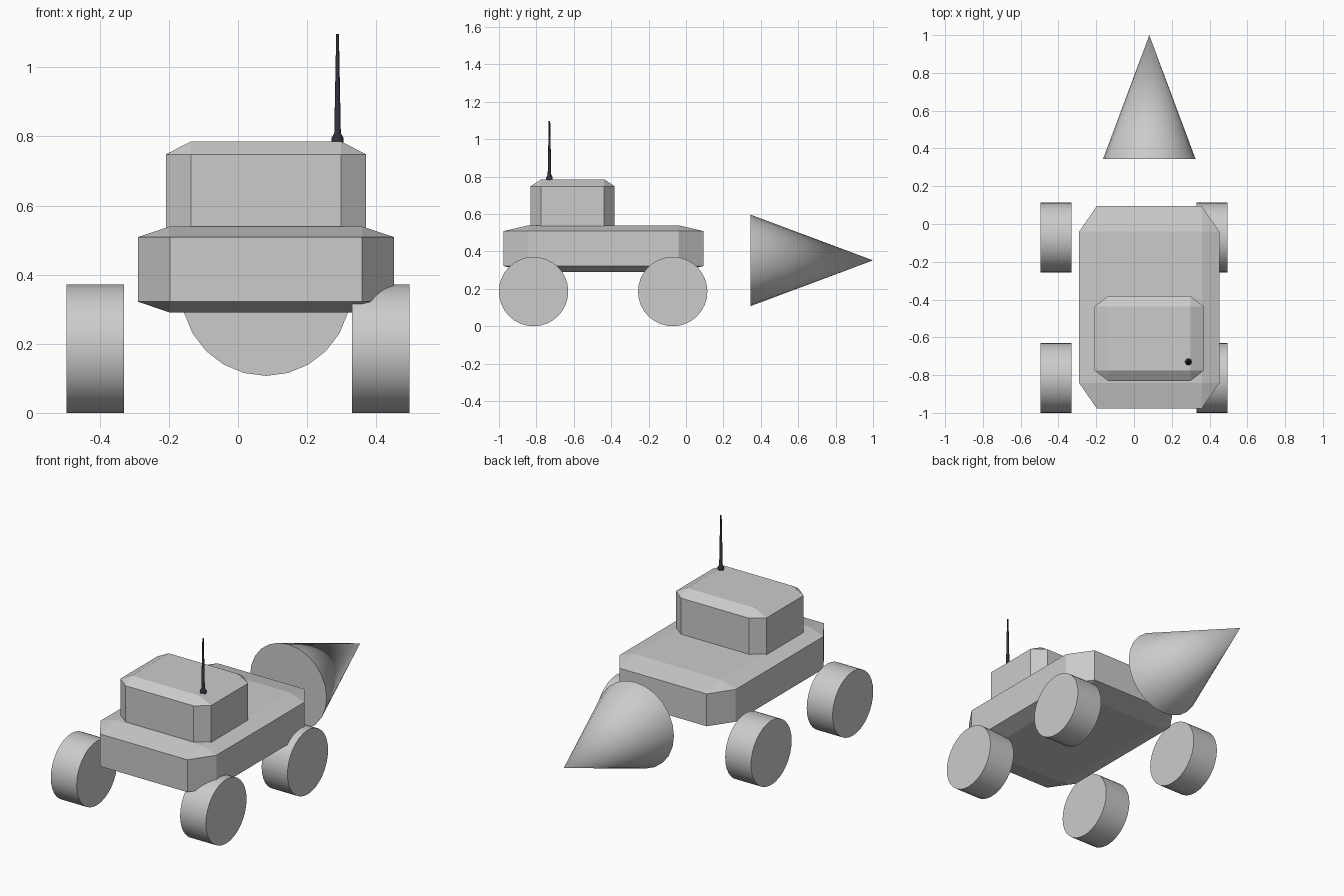
import bpy, bmesh
from math import pi, radians
from mathutils import Matrix

if "Cube" in bpy.data.objects:
    bpy.data.objects.remove(bpy.data.objects["Cube"])


def finish(name, bm, smooth=False):
    mesh = bpy.data.meshes.new(name)
    bmesh.ops.recalc_face_normals(bm, faces=bm.faces)
    bm.to_mesh(mesh)
    bm.free()
    obj = bpy.data.objects.new(name, mesh)
    bpy.context.collection.objects.link(obj)
    if smooth:
        bpy.ops.object.select_all(action='DESELECT')
        obj.select_set(True)
        bpy.context.view_layer.objects.active = obj
        bpy.ops.object.shade_smooth_by_angle(angle=radians(30))
    return obj


def chamfered_box(name, center, half):
    # bevel the plain cube first, so the chamfer stretches with the scale
    bm = bmesh.new()
    bmesh.ops.create_cube(bm, size=2)
    bmesh.ops.bevel(bm, geom=bm.edges[:], offset=0.25, segments=1,
                    profile=0.5, affect='EDGES')
    bmesh.ops.scale(bm, vec=half, verts=bm.verts)
    bmesh.ops.translate(bm, vec=center, verts=bm.verts)
    return finish(name, bm)


def round_part(name, center, r1, r2, depth, sides, rot):
    bm = bmesh.new()
    bmesh.ops.create_cone(bm, cap_ends=True, segments=sides, radius1=r1,
                          radius2=r2, depth=depth,
                          matrix=Matrix.Translation(center) @ rot)
    return finish(name, bm, True)


# Hull and cabin
CX = 0.081
chamfered_box("body", (CX, -0.441, 0.415), (0.371, 0.535, 0.1245))
chamfered_box("cabin", (CX, -0.606, 0.637), (0.29, 0.225, 0.148))

# Four wheels
for side, x in (("left", -0.413), ("right", 0.413)):
    for end, y in (("front", -0.815), ("rear", -0.071)):
        round_part(f"{end}_{side}_wheel", (x, y, 0.1855), 0.1855, 0.1855,
                   0.165, 32, Matrix.Rotation(pi / 2, 4, 'Y'))

# Detached cone behind the body, tip pointing to +y
round_part("rear_cone", (CX, 0.672, 0.352), 0.245, 0, 0.656, 24,
           Matrix.Rotation(-pi / 2, 4, 'X'))

# Antenna: revolved profile with a small collar and a tapering rod
dark = bpy.data.materials.new("dark_metal")
dark.diffuse_color = (0.03, 0.03, 0.04, 1)
dark.use_nodes = True
dark.node_tree.nodes["Principled BSDF"].inputs["Base Color"].default_value = dark.diffuse_color
profile = [(0, 0.77), (0.0174, 0.77), (0.0174, 0.795), (0.012, 0.805),
           (0.0095, 0.81), (0.004, 1.096), (0, 1.096)]
bm = bmesh.new()
verts = [bm.verts.new((r, 0, z)) for r, z in profile]
edges = [bm.edges.new(pair) for pair in zip(verts, verts[1:])]
bmesh.ops.spin(bm, geom=verts + edges, cent=(0, 0, 0), axis=(0, 0, 1),
               angle=2 * pi, steps=16)
bmesh.ops.remove_doubles(bm, verts=bm.verts, dist=0.0005)
bmesh.ops.translate(bm, vec=(0.288, -0.73, 0), verts=bm.verts)
antenna = finish("antenna", bm, True)
antenna.data.materials.append(dark)
